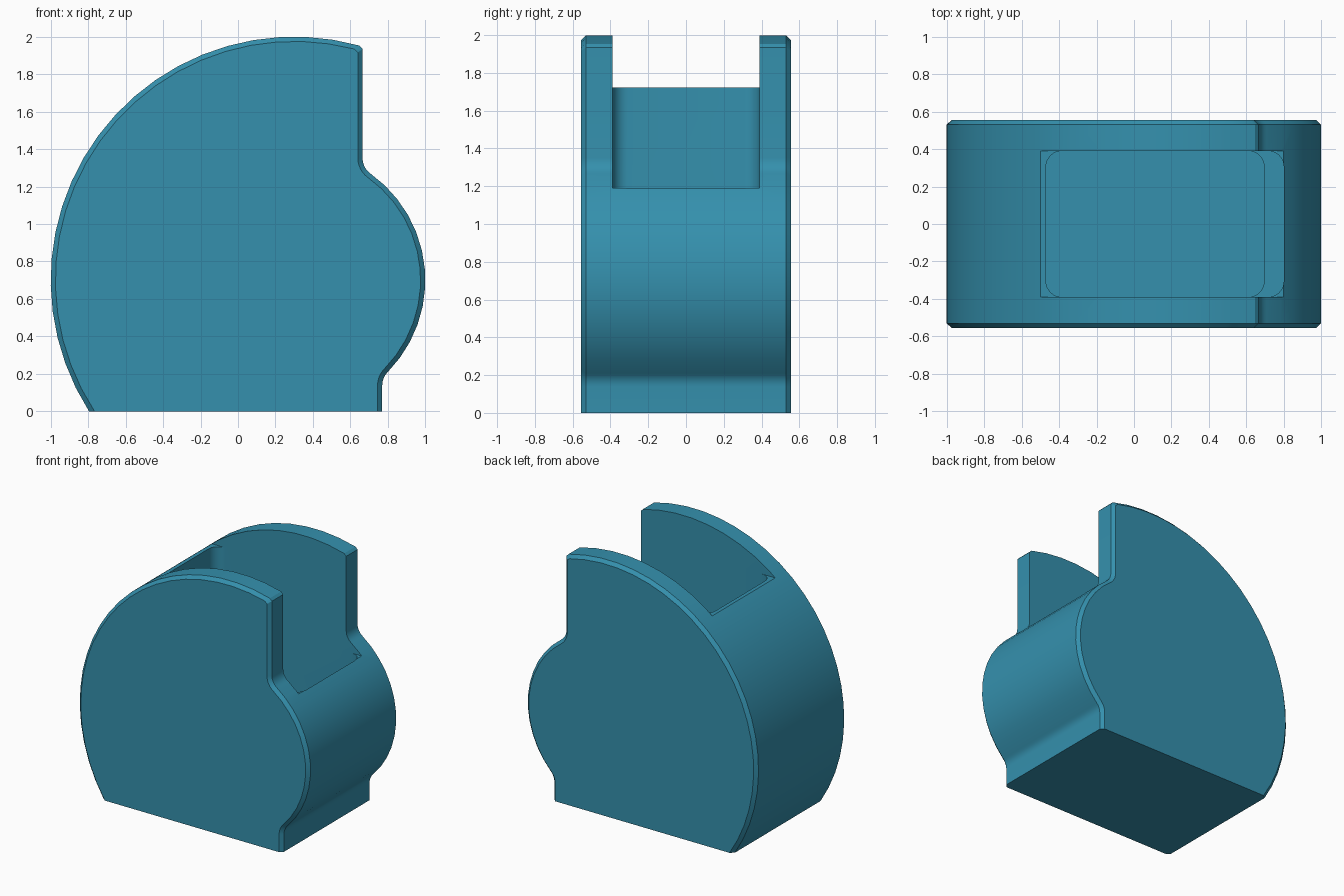
import bpy, bmesh
from math import sin, cos, asin, acos, atan2, sqrt, pi

if "Cube" in bpy.data.objects:
    bpy.data.objects.remove(bpy.data.objects["Cube"])

CX, CZ, R, r = 0.3, 0.7, 1.3, 0.7      # shared centre, large and small radius
X1, X2, F = 0.665, 0.77, 0.1           # upper and lower step, fillet radius
HALF, CH, SLOT = 0.555, 0.025, 0.39    # half width, chamfer, half slot width


def arc(cx, cz, rad, a0, a1, n):
    return [(cx + rad * cos(a0 + (a1 - a0) * i / n),
             cz + rad * sin(a0 + (a1 - a0) * i / n)) for i in range(n + 1)]


def side_profile(d):
    """Side outline moved inwards by d (bottom edge stays on the ground)."""
    k = 0.018
    p = arc(CX, CZ, R - d, pi + asin(CZ / (R - d)),
            acos((X1 - k - d - CX) / (R - d)), 22)
    p.append((X1 - d, p[-1][1] - k))
    u, v = X1 + F - CX, X2 + F - CX
    h1, h2 = sqrt((r + F) ** 2 - u * u), sqrt((r + F) ** 2 - v * v)
    p += arc(CX + u, CZ + h1, F + d, pi, pi + atan2(h1, u), 6)
    p += arc(CX, CZ, r - d, atan2(h1, u), -atan2(h2, v), 12)[1:]
    p += arc(CX + v, CZ - h2, F + d, pi - atan2(h2, v), pi, 6)[1:]
    p.append((X2 - d, 0))
    return p


def loft(name, rings):
    """Closed solid through a list of equal-length point rings."""
    bm = bmesh.new()
    vs = [[bm.verts.new(c) for c in ring] for ring in rings]
    n = len(rings[0])
    for a, b in zip(vs, vs[1:]):
        for i in range(n):
            j = (i + 1) % n
            bm.faces.new((a[i], a[j], b[j], b[i]))
    bm.faces.new(vs[0][::-1])
    bm.faces.new(vs[-1])
    bmesh.ops.recalc_face_normals(bm, faces=bm.faces[:])
    me = bpy.data.meshes.new(name)
    bm.to_mesh(me)
    bm.free()
    ob = bpy.data.objects.new(name, me)
    bpy.context.collection.objects.link(ob)
    return ob


def pocket(name, x0, x1, z0, z1, rad=0.085):
    """Upright prism with a rounded rectangle plan."""
    plan = []
    for i, (x, y) in enumerate([(x1 - rad, SLOT - rad), (x0 + rad, SLOT - rad),
                                (x0 + rad, rad - SLOT), (x1 - rad, rad - SLOT)]):
        plan += arc(x, y, rad, i * pi / 2, (i + 1) * pi / 2, 8)
    return loft(name, [[(x, y, z) for x, y in plan] for z in (z0, z1)])


# Chamfered body
body = loft("body", [[(x, y, z) for x, z in side_profile(d)] for y, d in
                     ((-HALF, CH), (CH - HALF, 0), (HALF - CH, 0), (HALF, CH))])

# Open slot between the cheeks, then the stepped rounded pocket below it
slot = [(-0.7, 1.722), (-0.2, 1.722), (-0.2, 1.19), (1.2, 1.19), (1.2, 2.2), (-0.7, 2.2)]
cutters = [
    loft("slot_cutter", [[(x, y, z) for x, z in slot] for y in (-SLOT, SLOT)]),
    pocket("upper_pocket_cutter", -0.47, 0.80, 0.9, 1.9 - 0.72),
    pocket("deep_pocket_cutter", -0.47, 0.695, 0.2, 1.9),
]
# The upper pocket must reach the slot floor
for v in cutters[1].data.vertices:
    if v.co.z > 1:
        v.co.z = 1.3

bpy.context.view_layer.objects.active = body
body.select_set(True)
for c in cutters:
    m = body.modifiers.new(c.name, 'BOOLEAN')
    m.operation, m.solver, m.object = 'DIFFERENCE', 'EXACT', c
    bpy.ops.object.modifier_apply(modifier=m.name)
    bpy.data.objects.remove(c)

# Blue finish, smooth curves with crisp edges
mat = bpy.data.materials.new("blue")
mat.diffuse_color = (0.035, 0.28, 0.42, 1)
mat.use_nodes = True
mat.node_tree.nodes["Principled BSDF"].inputs["Base Color"].default_value = mat.diffuse_color
body.data.materials.clear()
body.data.materials.append(mat)
bpy.ops.object.shade_smooth_by_angle(angle=0.5)
